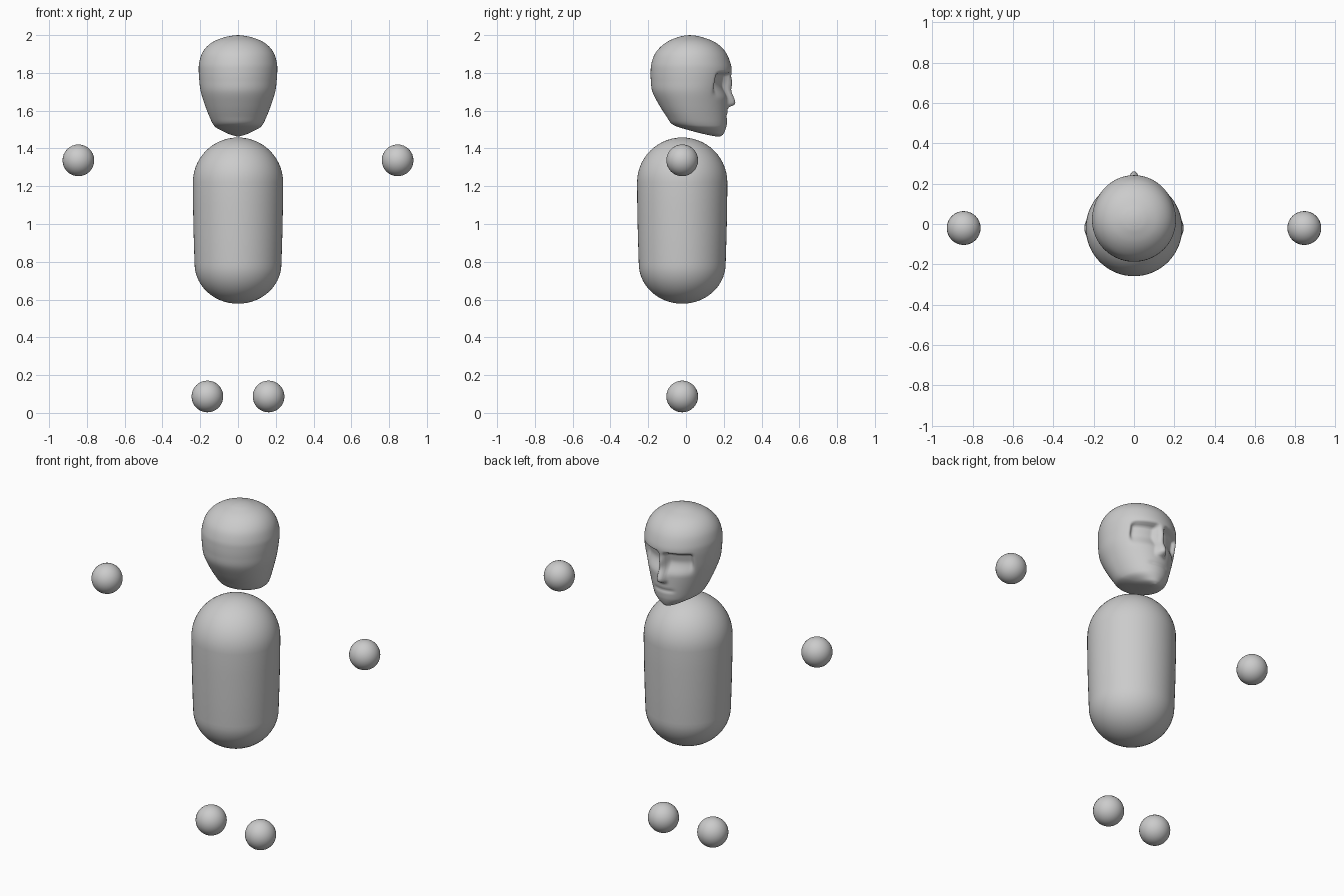
import bpy, bmesh, math

if "Cube" in bpy.data.objects:
    bpy.data.objects.remove(bpy.data.objects["Cube"])


def spline(rows, steps):
    """Catmull-Rom through tuples."""
    out = []
    for i in range(len(rows) - 1):
        p0, p1 = rows[max(i - 1, 0)], rows[i]
        p2, p3 = rows[i + 1], rows[min(i + 2, len(rows) - 1)]
        for s in range(steps):
            t = s / steps
            out.append(tuple(
                0.5 * (2 * b + (c - a) * t + (2 * a - 5 * b + 4 * c - d) * t * t
                       + (3 * b - a - 3 * c + d) * t ** 3)
                for a, b, c, d in zip(p0, p1, p2, p3)))
    out.append(rows[-1])
    return out


def loft(name, rings, bottom, top):
    """Skin closed rings of points and close both ends with a pole."""
    bm = bmesh.new()
    loops = [[bm.verts.new(p) for p in ring] for ring in rings]
    n = len(loops[0])
    for a, b in zip(loops, loops[1:]):
        for i in range(n):
            j = (i + 1) % n
            bm.faces.new((a[i], a[j], b[j], b[i]))
    lo, hi = bm.verts.new(bottom), bm.verts.new(top)
    for i in range(n):
        j = (i + 1) % n
        bm.faces.new((lo, loops[0][j], loops[0][i]))
        bm.faces.new((hi, loops[-1][i], loops[-1][j]))
    bmesh.ops.recalc_face_normals(bm, faces=bm.faces)
    for f in bm.faces:
        f.smooth = True
    mesh = bpy.data.meshes.new(name)
    bm.to_mesh(mesh)
    bm.free()
    ob = bpy.data.objects.new(name, mesh)
    bpy.context.collection.objects.link(ob)
    return ob


def ramp(a, b, v):
    t = min(max((v - a) / (b - a), 0), 1)
    return t * t * (3 - 2 * t)


CY = -0.02

# Torso: capsule with a slight taper towards the hips
profile = [(0.23 * math.sin(a), 0.79 - 0.212 * math.cos(a))
           for a in [math.pi / 2 * k / 14 for k in range(1, 15)]]
profile += [(0.235, 0.95), (0.238, 1.1)]
profile += [(0.239 * math.cos(a), 1.22 + 0.238 * math.sin(a))
            for a in [math.pi / 2 * k / 14 for k in range(14)]]
N = 64
rings = [[(r * math.cos(2 * math.pi * i / N), CY + r * math.sin(2 * math.pi * i / N), z)
          for i in range(N)] for r, z in profile]
loft("torso", rings, (0, CY, 0.578), (0, CY, 1.458))


# Face relief: eye sockets, nose and mouth on the +y side
def relief(x, y, z):
    if y < 0.05:
        return y
    ax = abs(x)
    socket = (ramp(0.012, 0.035, ax) * (1 - ramp(0.13, 0.165, ax))
              * ramp(1.66, 1.75, z) * (1 - ramp(1.785, 1.81, z)))
    y -= 0.04 * socket
    half = 0.016 + 0.026 * ramp(1.76, 1.64, z) if z > 1.64 else 0.04
    half = 0.016 + 0.024 * (1 - ramp(1.64, 1.76, z))
    height = 0.014 + 0.026 * (1 - ramp(1.64, 1.72, z))
    height *= ramp(1.612, 1.636, z) * (1 - ramp(1.74, 1.79, z))
    y += height * (1 - ramp(0.1, 1.0, ax / half))
    y -= 0.006 * math.exp(-((z - 1.57) / 0.01) ** 2) * (1 - ramp(0.04, 0.08, ax))
    return y


# Head: slices as (z, back y, front y, widest y, half width)
slices = [
    (1.465, 0.150, 0.185, 0.170, 0.012),
    (1.475, 0.100, 0.197, 0.150, 0.045),
    (1.490, 0.040, 0.205, 0.110, 0.078),
    (1.510, -0.030, 0.212, 0.070, 0.115),
    (1.530, -0.075, 0.216, 0.050, 0.133),
    (1.570, -0.104, 0.219, 0.035, 0.152),
    (1.630, -0.142, 0.221, 0.025, 0.175),
    (1.700, -0.178, 0.223, 0.020, 0.197),
    (1.760, -0.186, 0.234, 0.020, 0.205),
    (1.810, -0.187, 0.242, 0.020, 0.208),
    (1.850, -0.183, 0.236, 0.020, 0.206),
    (1.900, -0.165, 0.216, 0.020, 0.192),
    (1.940, -0.132, 0.184, 0.020, 0.164),
    (1.970, -0.090, 0.139, 0.020, 0.122),
    (1.990, -0.040, 0.082, 0.020, 0.066),
    (1.997, -0.010, 0.050, 0.020, 0.030),
]
N = 128
rings = []
for z, back, front, mid, w in spline(slices, 6):
    ring = []
    for i in range(N):
        a = 2 * math.pi * i / N
        s = math.sin(a)
        x = w * math.cos(a)
        y = mid + s * (front - mid if s > 0 else mid - back)
        ring.append((x, relief(x, y, z), z))
    rings.append(ring)
loft("head", rings, (0, 0.17, 1.463), (0, 0.02, 2.0))

# Hands and feet: floating balls, mirrored left and right
for part, x, z in (("hand", 0.845, 1.337), ("foot", 0.162, 0.087)):
    for side, sx in (("left", -1), ("right", 1)):
        bpy.ops.mesh.primitive_uv_sphere_add(segments=32, ring_count=16, radius=0.084,
                                             location=(sx * x, CY, z))
        ob = bpy.context.object
        ob.name = f"{side}_{part}"
        bpy.ops.object.shade_smooth()
